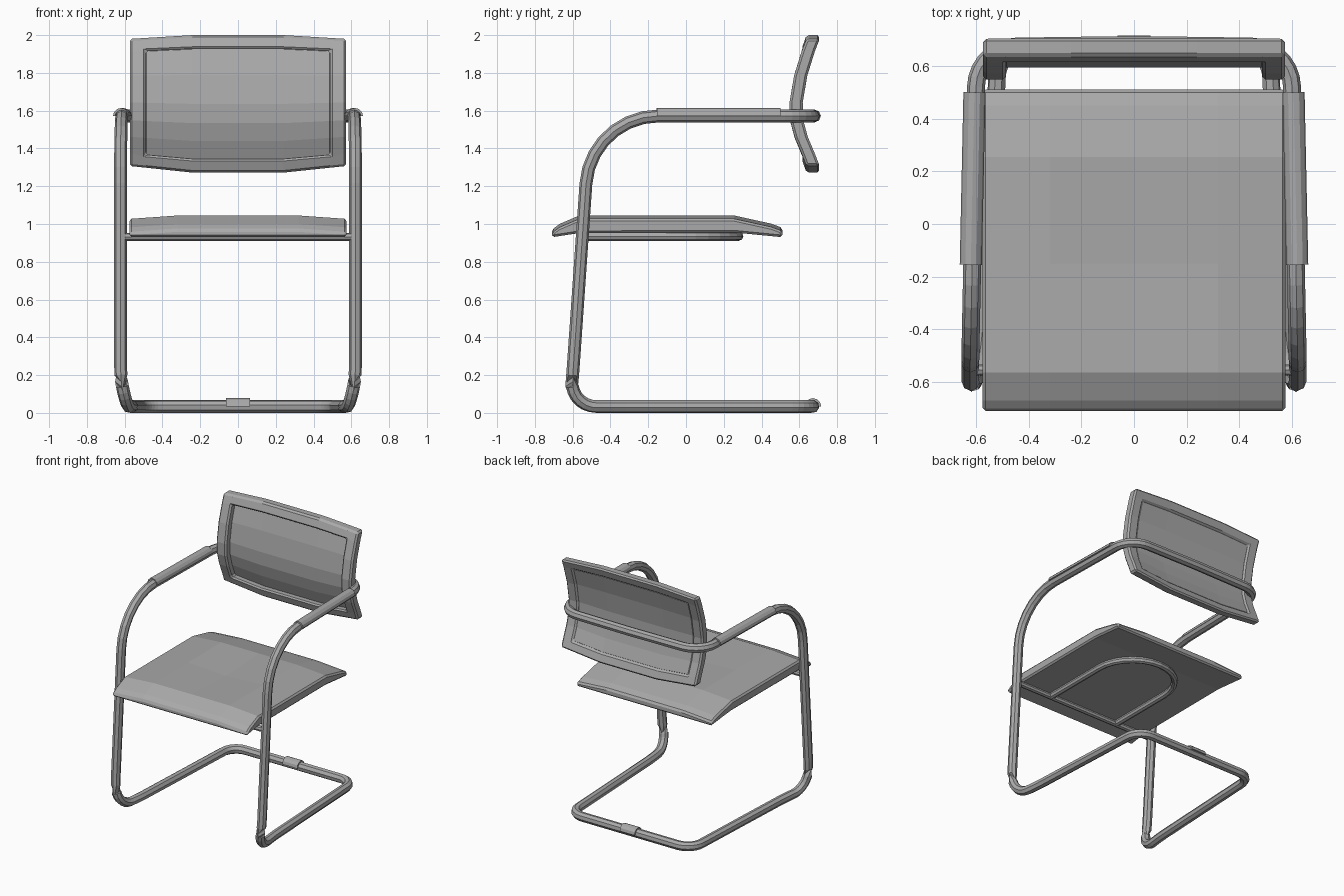
import bpy, bmesh
from math import pi, sin, cos, tan
from mathutils import Vector

cube = bpy.data.objects.get("Cube")
if cube:
    bpy.data.objects.remove(cube)

grey = bpy.data.materials.new("mid_grey")
grey.use_nodes = True
grey.diffuse_color = (0.4, 0.4, 0.4, 1)
grey.node_tree.nodes["Principled BSDF"].inputs["Base Color"].default_value = (0.4, 0.4, 0.4, 1)


def add_object(name, data):
    data.materials.append(grey)
    obj = bpy.data.objects.new(name, data)
    bpy.context.collection.objects.link(obj)
    return obj


def interp(keys, t):
    """Piecewise linear value through (position, value) keys."""
    for (a, va), (b, vb) in zip(keys, keys[1:]):
        if t <= b:
            return va + (vb - va) * max(0, t - a) / (b - a)
    return keys[-1][1]


def fillet(corners, steps=7):
    """Round each (point, trim length) corner with a circular arc."""
    path, n = [], len(corners)
    for i, (p, trim) in enumerate(corners):
        p = Vector(p)
        if not trim:
            path.append(p)
            continue
        a = (Vector(corners[i - 1][0]) - p).normalized()
        b = (Vector(corners[(i + 1) % n][0]) - p).normalized()
        half = a.angle(b) / 2
        radius = trim * tan(half)
        mid = (a + b).normalized()
        centre = p + mid * (trim / cos(half))
        side = (a - b).normalized()
        sweep = pi / 2 - half
        count = max(2, round(steps * sweep / (pi / 4)))
        for k in range(count + 1):
            ang = sweep * (1 - 2 * k / count)
            path.append(centre - mid * radius * cos(ang) + side * radius * sin(ang))
    return path


def tube(name, path, radius, cyclic=False):
    curve = bpy.data.curves.new(name, "CURVE")
    curve.dimensions = "3D"
    curve.bevel_depth = radius
    curve.bevel_resolution = 2
    curve.use_fill_caps = not cyclic
    spline = curve.splines.new("POLY")
    spline.points.add(len(path) - 1)
    for pt, co in zip(spline.points, path):
        pt.co = (*co, 1)
    spline.use_cyclic_u = cyclic
    spline.use_smooth = False
    return add_object(name, curve)


def slab(name, xs, vs, front, back, keep, bevel):
    """Thick sheet: grid over xs, vs with two surface functions."""
    bm = bmesh.new()
    grid = {(i, j): bm.verts.new(front(x, v)) for i, x in enumerate(xs) for j, v in enumerate(vs)}
    rear = {k: bm.verts.new(back(xs[k[0]], vs[k[1]])) for k in grid}
    twin = {grid[k]: rear[k] for k in grid}
    for i in range(len(xs) - 1):
        for j in range(len(vs) - 1):
            if keep((xs[i] + xs[i + 1]) / 2, (vs[j] + vs[j + 1]) / 2):
                ring = [(i, j), (i + 1, j), (i + 1, j + 1), (i, j + 1)]
                bm.faces.new([grid[k] for k in ring])
                bm.faces.new([rear[k] for k in reversed(ring)])
    # close the open rims
    for e in [e for e in bm.edges if e.is_boundary and e.verts[0] in twin]:
        a, b = e.verts
        bm.faces.new([a, b, twin[b], twin[a]])
    bmesh.ops.delete(bm, geom=[v for v in bm.verts if not v.link_faces], context="VERTS")
    bmesh.ops.recalc_face_normals(bm, faces=bm.faces)
    mesh = bpy.data.meshes.new(name)
    bm.to_mesh(mesh)
    bm.free()
    obj = add_object(name, mesh)
    mod = obj.modifiers.new("edge_chamfer", "BEVEL")
    mod.width = bevel
    mod.segments = 1
    mod.limit_method = "ANGLE"
    mod.angle_limit = 0.8
    return obj


def saddle(name, p0, p1, outer, inner):
    """Half-octagon shell lying over a tube from p0 to p1."""
    p0, p1 = Vector(p0), Vector(p1)
    side = (p1 - p0).cross(Vector((0, 0, 1))).normalized()
    angles = [pi * k / 6 for k in range(7)]
    section = [(outer, a) for a in angles] + [(inner, a) for a in reversed(angles)]
    bm = bmesh.new()
    ends = [[bm.verts.new(p + side * r * cos(a) + Vector((0, 0, r * sin(a)))) for r, a in section]
            for p in (p0, p1)]
    n = len(section)
    for k in range(n):
        m = (k + 1) % n
        bm.faces.new([ends[0][k], ends[0][m], ends[1][m], ends[1][k]])
    for end in ends:
        for k in range(6):
            bm.faces.new([end[k], end[k + 1], end[n - 2 - k], end[n - 1 - k]])
    bmesh.ops.recalc_face_normals(bm, faces=bm.faces)
    mesh = bpy.data.meshes.new(name)
    bm.to_mesh(mesh)
    bm.free()
    return add_object(name, mesh)


# Cantilever frame: one closed tube, mirrored half path
ARM_Z, FLOOR_Z = 1.572, 0.034
half = [((0.597, 0.672, ARM_Z), 0.15),
        ((0.622, -0.505, ARM_Z), 0.36),
        ((0.622, -0.6, 0.2), 0.06),
        ((0.595, -0.615, FLOOR_Z), 0.14),
        ((0.565, -0.38, FLOOR_Z), 0.06),
        ((0.515, 0.672, FLOOR_Z), 0.11)]
mirrored = [((-p[0], p[1], p[2]), t) for p, t in reversed(half)]
loop = [((0, 0.68, ARM_Z), 0)] + half + [((0, 0.672, FLOOR_Z), 0)] + mirrored
tube("frame_tube", fillet(loop), 0.034, cyclic=True)

# Arm pads and the clip on the floor bar
for sign, label in ((1, "left"), (-1, "right")):
    saddle(label + "_arm_pad", (sign * 0.62, -0.155, ARM_Z), (sign * 0.606, 0.5, ARM_Z), 0.042, 0.03)
saddle("floor_bar_clip", (-0.063, 0.672, FLOOR_Z), (0.063, 0.672, FLOOR_Z), 0.044, 0.03)

# Seat supports: crossbar between the legs and an arched brace
tube("seat_crossbar", [Vector((-0.6, -0.555, 0.932)), Vector((0.6, -0.555, 0.932))], 0.021)
arch = [Vector((0.3 * cos(a), -0.02 + 0.3 * sin(a), 0.935)) for a in (pi * k / 14 for k in range(15))]
tube("seat_brace", [Vector((0.3, -0.555, 0.935))] + arch + [Vector((-0.3, -0.555, 0.935))], 0.024)

# Seat: curved front and rear edges with a shallow dish
seat_top = [(-0.71, 0.965), (-0.67, 0.995), (-0.565, 1.04), (0.255, 1.04), (0.45, 0.997), (0.51, 0.975)]
seat_under = [(-0.71, 0.93), (-0.565, 0.952), (0.255, 0.955), (0.51, 0.93)]


def seat_upper(x, y):
    z = interp(seat_top, y) + 0.005 - 0.018 * max(0, abs(x) - 0.32) / 0.255
    if abs(x) < 0.3 and abs(y + 0.15) < 0.1:
        z -= 0.018
    return (x, y, z)


slab("seat", [-0.575, -0.32, 0, 0.32, 0.575],
     [-0.71, -0.67, -0.565, -0.15, 0.255, 0.45, 0.51],
     seat_upper, lambda x, y: (x, y, interp(seat_under, y)), lambda x, y: True, 0.017)

# Backrest: bowed rim around a thin recessed panel
back_front = [(0, 0.638), (0.1, 0.612), (0.23, 0.575), (0.36, 0.551),
              (0.5, 0.548), (0.71, 0.572), (0.9, 0.612), (1, 0.638)]
back_x = [-0.573, -0.487, -0.24, 0.24, 0.487, 0.573]
back_v = [v for v, y in back_front]


def back_surface(offset):
    def point(x, v):
        edge = max(0, abs(x) - 0.24) / 0.333
        low, high = 1.272 + 0.035 * edge, 2.0 - 0.02 * edge
        return (x, interp(back_front, v) + offset, low + (high - low) * v)
    return point


def inside(x, v):
    return abs(x) < 0.487 and 0.1 < v < 0.9


slab("backrest_rim", back_x, back_v, back_surface(0), back_surface(0.07),
     lambda x, v: not inside(x, v), 0.012)
slab("backrest_panel", back_x, back_v, back_surface(0.047), back_surface(0.06), inside, 0.002)
